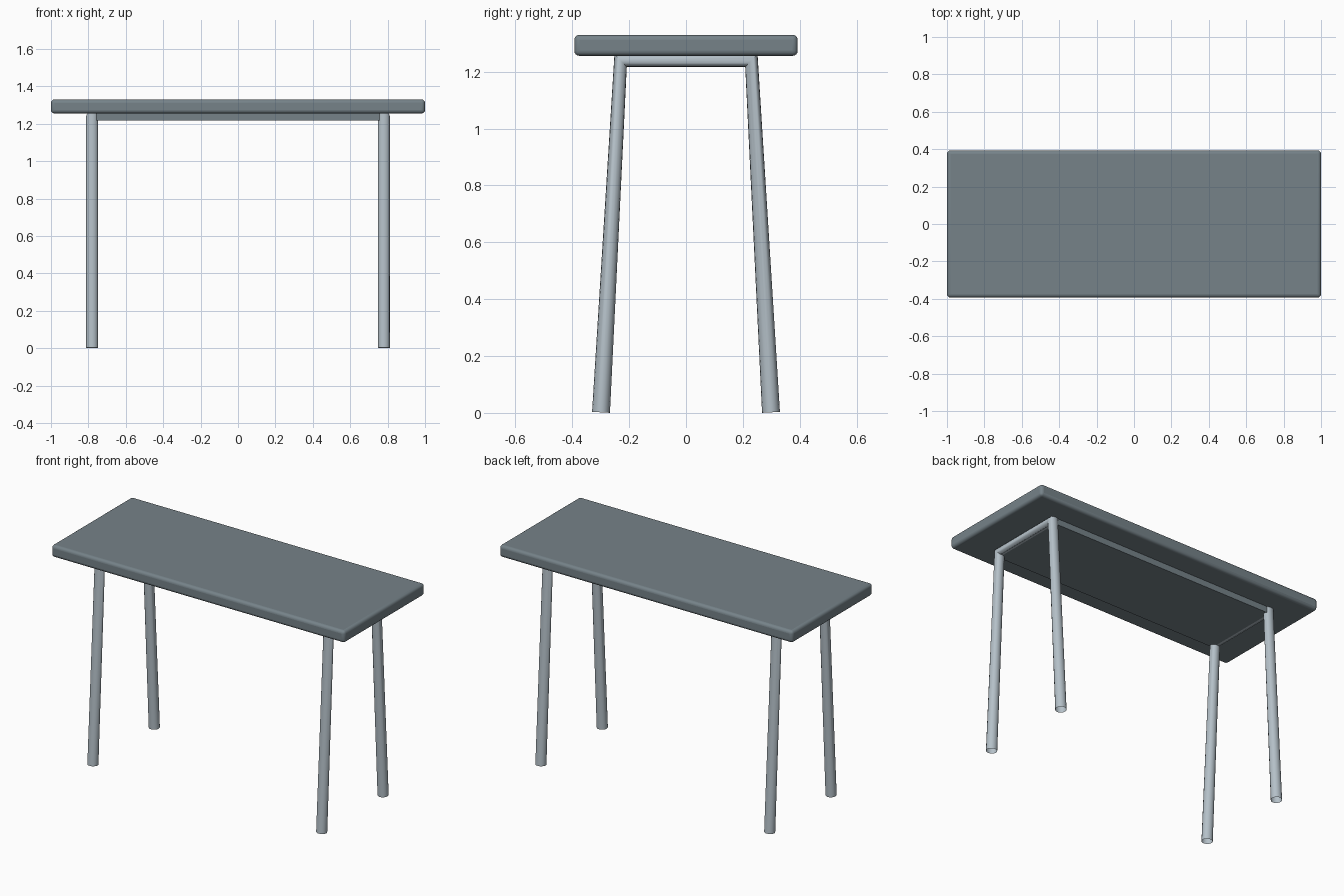
import bpy

if "Cube" in bpy.data.objects:
    bpy.data.objects.remove(bpy.data.objects["Cube"])


def material(name, color):
    m = bpy.data.materials.new(name)
    m.diffuse_color = (*color, 1)
    m.use_nodes = True
    m.node_tree.nodes["Principled BSDF"].inputs["Base Color"].default_value = m.diffuse_color
    return m


slate = material("slate", (0.18, 0.225, 0.25))
steel = material("steel", (0.46, 0.53, 0.58))


def slab(name, size, z, bevel):
    """Box with rounded edges, centred on x and y."""
    bpy.ops.mesh.primitive_cube_add(size=1, location=(0, 0, z))
    ob = bpy.context.object
    ob.name = name
    ob.scale = size
    bpy.ops.object.transform_apply(location=False, rotation=False, scale=True)
    if bevel:
        mod = ob.modifiers.new("round_edges", 'BEVEL')
        mod.width = bevel
        mod.segments = 4
        bpy.ops.object.shade_smooth_by_angle()
    ob.data.materials.append(slate)


def tube(name, points, radius):
    """Open round tube along straight segments, turned into a mesh."""
    cu = bpy.data.curves.new(name, 'CURVE')
    cu.dimensions = '3D'
    cu.bevel_depth = radius
    cu.bevel_resolution = 6
    sp = cu.splines.new('POLY')
    sp.points.add(len(points) - 1)
    for p, co in zip(sp.points, points):
        p.co = (*co, 1)
    cu.materials.append(steel)
    ob = bpy.data.objects.new(name, cu)
    bpy.context.collection.objects.link(ob)
    bpy.ops.object.select_all(action='DESELECT')
    bpy.context.view_layer.objects.active = ob
    ob.select_set(True)
    bpy.ops.object.convert(target='MESH')
    bpy.ops.object.shade_smooth_by_angle()


# tabletop and the thinner panel beneath it
slab("tabletop", (2.0, 0.786, 0.074), 1.293, 0.018)
slab("under_panel", (1.58, 0.49, 0.05), 1.243, 0)

# splayed leg pairs, each with its crossbar
for side, x in (("left", -0.78), ("right", 0.78)):
    tube(side + "_leg_frame",
         [(x, -0.299, 0.002), (x, -0.23, 1.24), (x, 0.23, 1.24), (x, 0.299, 0.002)], 0.0315)
